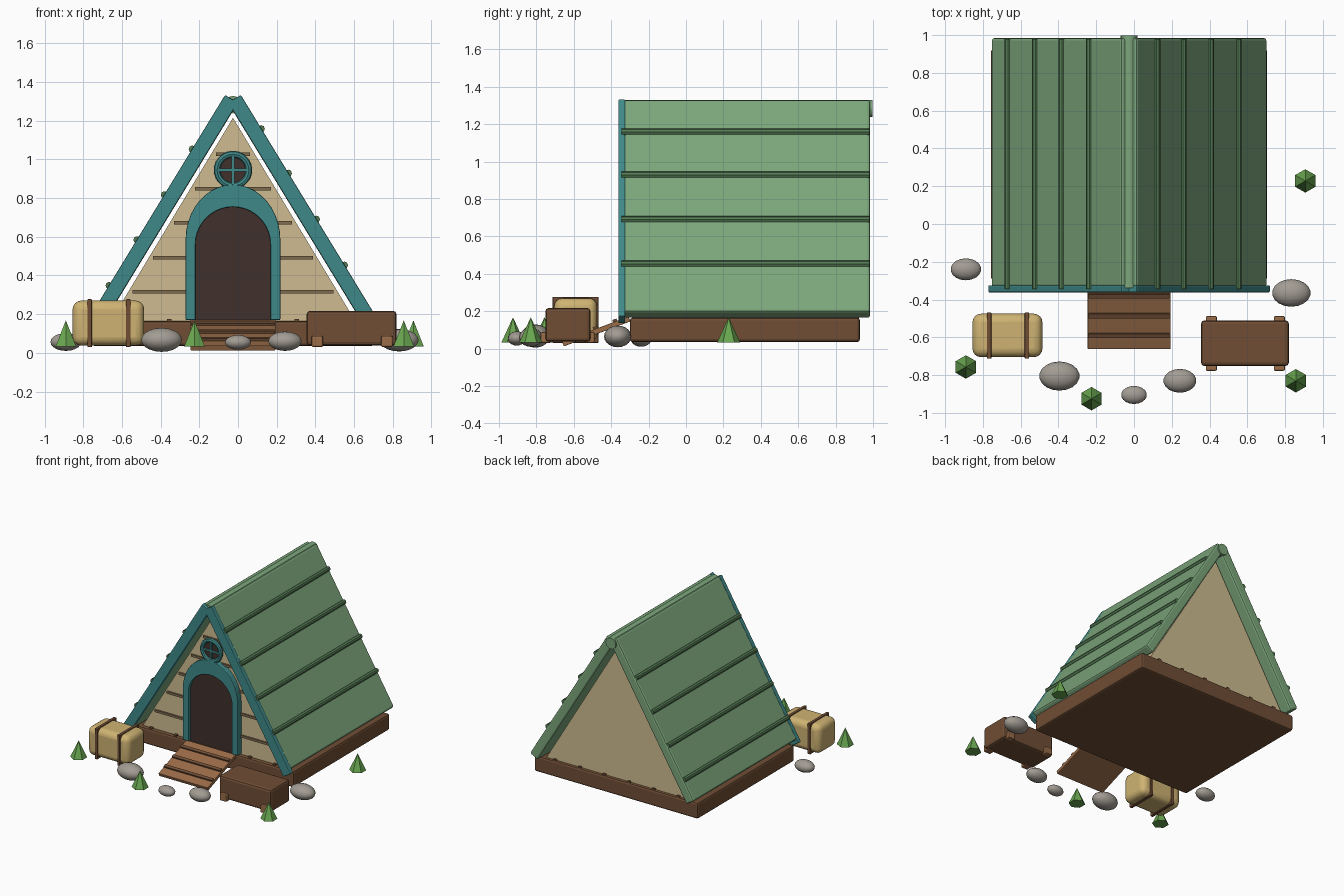
import bpy, bmesh
from math import sin, cos, pi, atan2
from mathutils import Vector

if "Cube" in bpy.data.objects:
    bpy.data.objects.remove(bpy.data.objects["Cube"])

CX = -0.026  # cabin centre line


def mat(name, r, g, b):
    m = bpy.data.materials.new(name)
    m.diffuse_color = (r, g, b, 1)
    m.use_nodes = True
    m.node_tree.nodes["Principled BSDF"].inputs["Base Color"].default_value = m.diffuse_color
    return m


GREEN = mat("roof_green", .20, .38, .20)
RIB = mat("rib_green", .09, .20, .09)
TEAL = mat("teal", .05, .25, .25)
TAN = mat("tan_wall", .62, .50, .28)
BROWN = mat("brown", .16, .075, .035)
WOOD = mat("ramp_wood", .32, .15, .065)
SLAT = mat("slat", .22, .15, .08)
DARK = mat("dark_door", .05, .03, .025)
YELLOW = mat("bag_yellow", .62, .45, .17)
STONE = mat("stone", .36, .33, .29)
LEAF = mat("leaf", .14, .38, .08)


def finish(ob, name, m, bevel=0, smooth=False, segs=2):
    ob.name = name
    ob.data.materials.append(m)
    if bevel:
        b = ob.modifiers.new("bevel", 'BEVEL')
        b.width, b.segments = bevel, segs
    if smooth:
        bpy.context.view_layer.objects.active = ob
        bpy.ops.object.shade_smooth_by_angle(angle=0.6)
    return ob


def prism(name, pts, y0, y1, m, bevel=0):
    """Extrude an x-z outline from y0 to y1."""
    bm = bmesh.new()
    f = bm.faces.new([bm.verts.new((x, y0, z)) for x, z in pts])
    new = bmesh.ops.extrude_face_region(bm, geom=[f])["geom"]
    bmesh.ops.translate(bm, vec=(0, y1 - y0, 0),
                        verts=[v for v in new if isinstance(v, bmesh.types.BMVert)])
    bmesh.ops.recalc_face_normals(bm, faces=bm.faces)
    me = bpy.data.meshes.new(name)
    bm.to_mesh(me)
    bm.free()
    ob = bpy.data.objects.new(name, me)
    bpy.context.collection.objects.link(ob)
    return finish(ob, name, m, bevel)


def box(name, x, y, z, m, bevel=0, segs=2):
    """Box from (min, max) ranges."""
    bpy.ops.mesh.primitive_cube_add(size=1, location=[sum(r) / 2 for r in (x, y, z)])
    ob = bpy.context.object
    ob.scale = [r[1] - r[0] for r in (x, y, z)]
    bpy.ops.object.transform_apply(location=False, rotation=False, scale=True)
    return finish(ob, name, m, bevel, bevel > .02, segs)


def rod(name, x, z, y0, y1, r, m, sides=12):
    bpy.ops.mesh.primitive_cylinder_add(vertices=sides, radius=r, depth=abs(y1 - y0),
                                        location=(x, (y0 + y1) / 2, z), rotation=(pi / 2, 0, 0))
    return finish(bpy.context.object, name, m, 0, True)


# Base, and floor joists just showing at the back
box("base", (CX - .73, CX + .73), (-.30, .93), (.035, .165), BROWN, .015)
for i in range(6):
    x = CX + (i - 2.5) * .22
    box("floor_strip", (x - .012, x + .012), (-.29, .925), (.155, .175), BROWN)

# Triangular cabin body
prism("cabin_wall", [(CX - .635, .16), (CX + .635, .16), (CX, 1.215)], -.27, .91, TAN)

# Roof slopes, front trim boards and ribs
top, bot = Vector((.041, 1.333)), Vector((.732, .20))
run = (bot - top).normalized()
inward = Vector((run.y, -run.x))


def slab(name, s, thick, extra, y0, y1, m, bevel):
    end = bot + run * extra
    pts = [top, end, end + inward * thick, top + inward * thick]
    prism(name, [(CX + s * p.x, p.y) for p in pts], y0, y1, m, bevel)


for s, side, ribs in ((1, "right", (.146, .286, .431, .576)),
                      (-1, "left", (.21, .354, .496, .64))):
    slab("roof_" + side, s, .078, 0, -.335, .985, GREEN, .014)
    slab("front_trim_" + side, s, .077, .03, -.362, -.325, TEAL, .006)
    for rx in ribs:
        z = top.y + (rx - top.x) * run.y / run.x
        rod("roof_rib_" + side, CX + s * rx, z - .003, -.345, .98, .019, RIB, 8)
rod("ridge_cap", CX, 1.283, -.34, .997, .045, GREEN, 16)

# Wall slats
for z, w in ((.315, .52), (.492, .414), (.672, .305), (.848, .197), (1.027, .088)):
    box("wall_slat", (CX - w, CX + w), (-.283, -.262), (z - .009, z + .009), SLAT)


# Arched door and its frame
def arch(rx, rz, zc, z0, n=20):
    curve = [(CX + rx * cos(pi * i / n), zc + rz * sin(pi * i / n)) for i in range(n + 1)]
    return [(CX + rx, z0)] + curve + [(CX - rx, z0)]


prism("door", arch(.2, .2, .56, .165), -.292, -.26, DARK)
prism("door_frame", arch(.245, .285, .585, .17) + arch(.194, .194, .56, .17)[::-1],
      -.318, -.265, TEAL, .005)

# Round window
WZ = .945
rod("window_pane", CX, WZ, -.30, -.26, .08, DARK, 24)
bpy.ops.mesh.primitive_torus_add(major_radius=.082, minor_radius=.017, major_segments=28,
                                 minor_segments=8, location=(CX, -.30, WZ), rotation=(pi / 2, 0, 0))
finish(bpy.context.object, "window_ring", TEAL, 0, True)
box("window_bar_across", (CX - .07, CX + .07), (-.312, -.295), (WZ - .007, WZ + .007), TEAL)
box("window_bar_upright", (CX - .007, CX + .007), (-.312, -.295), (WZ - .07, WZ + .07), TEAL)

# Entry ramp with cleats
slope = .135 / .36


def ramp_z(y):
    return .165 + (y + .30) * slope


ramp = box("ramp", (CX - .22, CX + .22), (-.19, .19), (-.014, .014), WOOD, .004)
ramp.location = (CX, -.48, ramp_z(-.48) - .006)
ramp.rotation_euler.x = atan2(slope, 1)
for y in (-.38, -.485, -.59):
    c = box("ramp_cleat", (CX - .215, CX + .215), (-.012, .012), (-.009, .009), BROWN)
    c.location = (CX, y, ramp_z(y) + .013)
    c.rotation_euler.x = ramp.rotation_euler.x

# Strapped bag
box("bag", (-.855, -.485), (-.705, -.475), (.037, .27), YELLOW, .045, 4)
for x in (-.767, -.567):
    box("bag_strap", (x - .012, x + .012), (-.713, -.468), (.03, .277), BROWN, .004)

# Trunk with corner feet
box("trunk", (.355, .82), (-.752, -.51), (.037, .217), BROWN, .018)
for x in (.41, .77):
    for y in (-.75, -.515):
        box("trunk_foot", (x - .03, x + .03), (y - .027, y + .027), (.03, .088), WOOD, .008)

# Rocks: x, y, z centre, then radii
for x, y, z, rx, ry, rz in ((-.89, -.24, .056, .081, .058, .046),
                            (.833, -.365, .065, .102, .073, .058),
                            (-.395, -.805, .067, .107, .077, .062),
                            (0, -.905, .054, .068, .048, .038),
                            (.243, -.83, .06, .087, .063, .05)):
    bpy.ops.mesh.primitive_uv_sphere_add(segments=18, ring_count=10, location=(x, y, z))
    bpy.context.object.scale = (rx, ry, rz)
    finish(bpy.context.object, "rock", STONE, 0, True)

# Low-poly shrubs
for x, y in ((-.89, -.757), (-.225, -.925), (.857, -.83), (.907, .228)):
    bpy.ops.mesh.primitive_cone_add(vertices=6, radius1=.062, radius2=0, depth=.135,
                                    location=(x, y, .1))
    finish(bpy.context.object, "shrub", LEAF)
